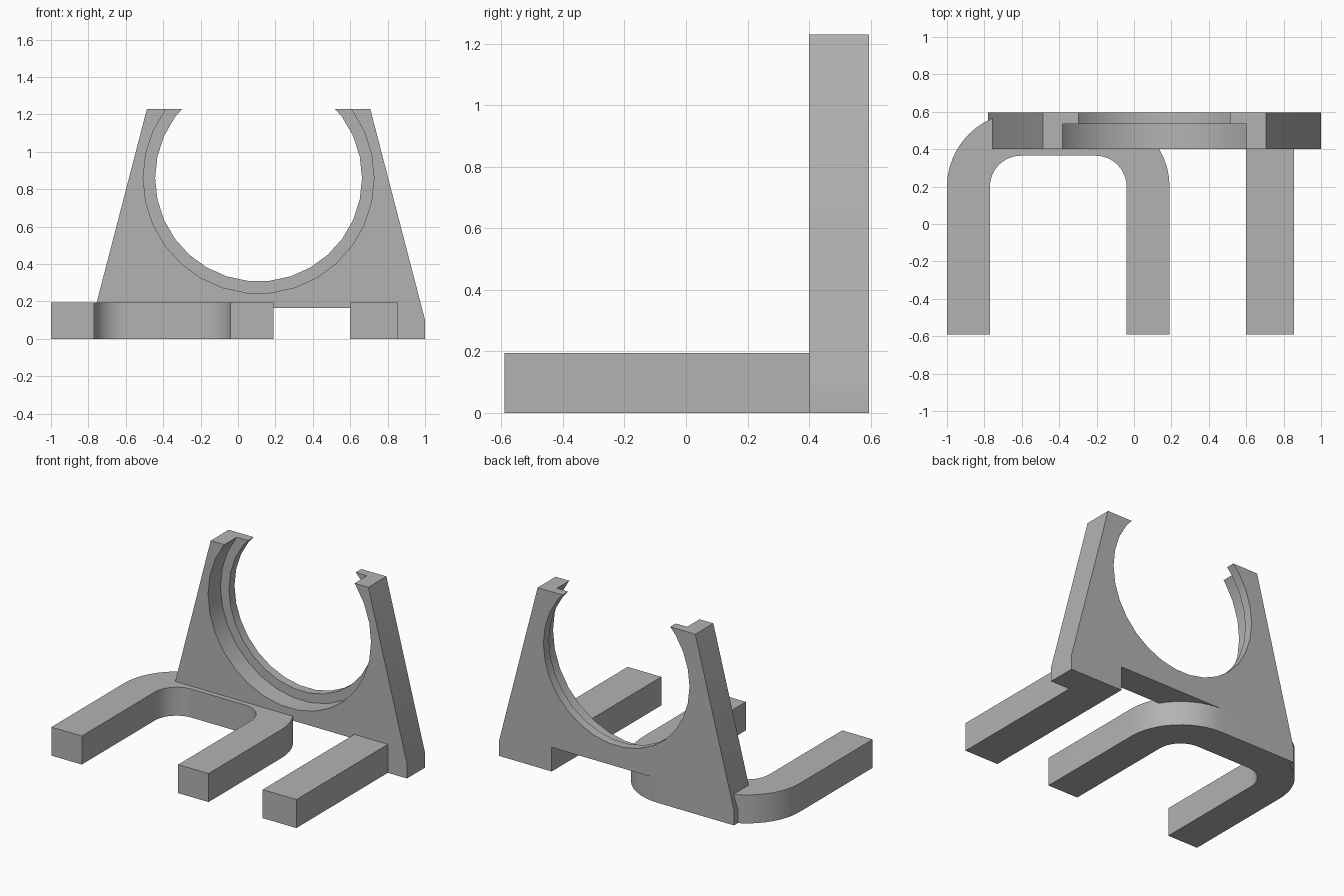
import bpy, bmesh
from math import sin, cos, pi, radians

old = bpy.data.objects.get("Cube")
if old:
    bpy.data.objects.remove(old, do_unlink=True)

grey = bpy.data.materials.new("plain_grey")
grey.use_nodes = True
colour = (0.45, 0.45, 0.45, 1)
grey.diffuse_color = colour
grey.node_tree.nodes["Principled BSDF"].inputs["Base Color"].default_value = colour


def prism(name, outline, place, low, high):
    """Extrude a flat outline from low to high; place maps (u, v, depth) to xyz."""
    bm = bmesh.new()
    face = bm.faces.new([bm.verts.new(place(u, v, low)) for u, v in outline])
    ext = bmesh.ops.extrude_face_region(bm, geom=[face])
    for v in ext["geom"]:
        if isinstance(v, bmesh.types.BMVert):
            u, w = [(a, b) for a, b in outline if (v.co - old_co(place, a, b, low)).length < 1e-5][0]
            v.co = place(u, w, high)
    bmesh.ops.recalc_face_normals(bm, faces=bm.faces)
    mesh = bpy.data.meshes.new(name)
    bm.to_mesh(mesh)
    bm.free()
    obj = bpy.data.objects.new(name, mesh)
    bpy.context.collection.objects.link(obj)
    mesh.materials.append(grey)
    return obj


def old_co(place, a, b, d):
    from mathutils import Vector
    return Vector(place(a, b, d))


def upright(u, v, d):
    return (u, d, v)


def lying(u, v, d):
    return (u, v, d)


def arc(cx, cy, r, start, end, n):
    return [(cx + r * cos(start + (end - start) * i / n),
             cy + r * sin(start + (end - start) * i / n)) for i in range(n + 1)]


def activate(obj):
    bpy.ops.object.select_all(action="DESELECT")
    obj.select_set(True)
    bpy.context.view_layer.objects.active = obj


FRONT, BACK, LEDGE = 0.4, 0.595, 0.535
TIP, BAR_TOP = -0.59, 0.195
MID = 0.11

# Upright plate: tapered sides and two feet, mirrored about its middle
half = [(0.49, 0.165), (0.49, 0), (0.89, 0), (0.89, 0.1), (0.597, 1.23)]
outline = [(MID + x, z) for x, z in half] + [(MID - x, z) for x, z in reversed(half)]
plate = prism("cradle_plate", outline, upright, FRONT, BACK)

# Stepped round opening: through hole and wider front recess
for radius, y0, y1 in ((0.553, FRONT - 0.1, BACK + 0.1), (0.617, FRONT - 0.1, LEDGE)):
    ring = arc(MID, 0.86, radius, 0, 2 * pi, 30)[:-1]
    cutter = prism("opening_cutter", ring, upright, y0, y1)
    cutter.hide_render = True
    activate(plate)
    mod = plate.modifiers.new("opening", "BOOLEAN")
    mod.operation = "DIFFERENCE"
    mod.solver = "EXACT"
    mod.object = cutter
    bpy.ops.object.modifier_apply(modifier=mod.name)
    bpy.data.objects.remove(cutter, do_unlink=True)

# U-shaped base loop with concentric rounded corners
LX, RX, CY = -0.605, -0.205, 0.2
outer = arc(RX, CY, 0.395, 0, pi / 2, 12) + arc(LX, CY, 0.395, pi / 2, pi, 12)
inner = arc(LX, CY, 0.165, pi, pi / 2, 12) + arc(RX, CY, 0.165, pi / 2, 0, 12)
loop = ([(RX + 0.395, TIP)] + outer + [(LX - 0.395, TIP), (LX - 0.165, TIP)]
        + inner + [(RX + 0.165, TIP)])
base_loop = prism("base_loop", loop, lying, 0, BAR_TOP)

# Straight base bar
bar = prism("base_bar", [(0.6, TIP), (0.855, TIP), (0.855, FRONT), (0.6, FRONT)],
            lying, 0, BAR_TOP)

for obj in (plate, base_loop, bar):
    activate(obj)
    bpy.ops.object.shade_smooth_by_angle(angle=radians(30))
